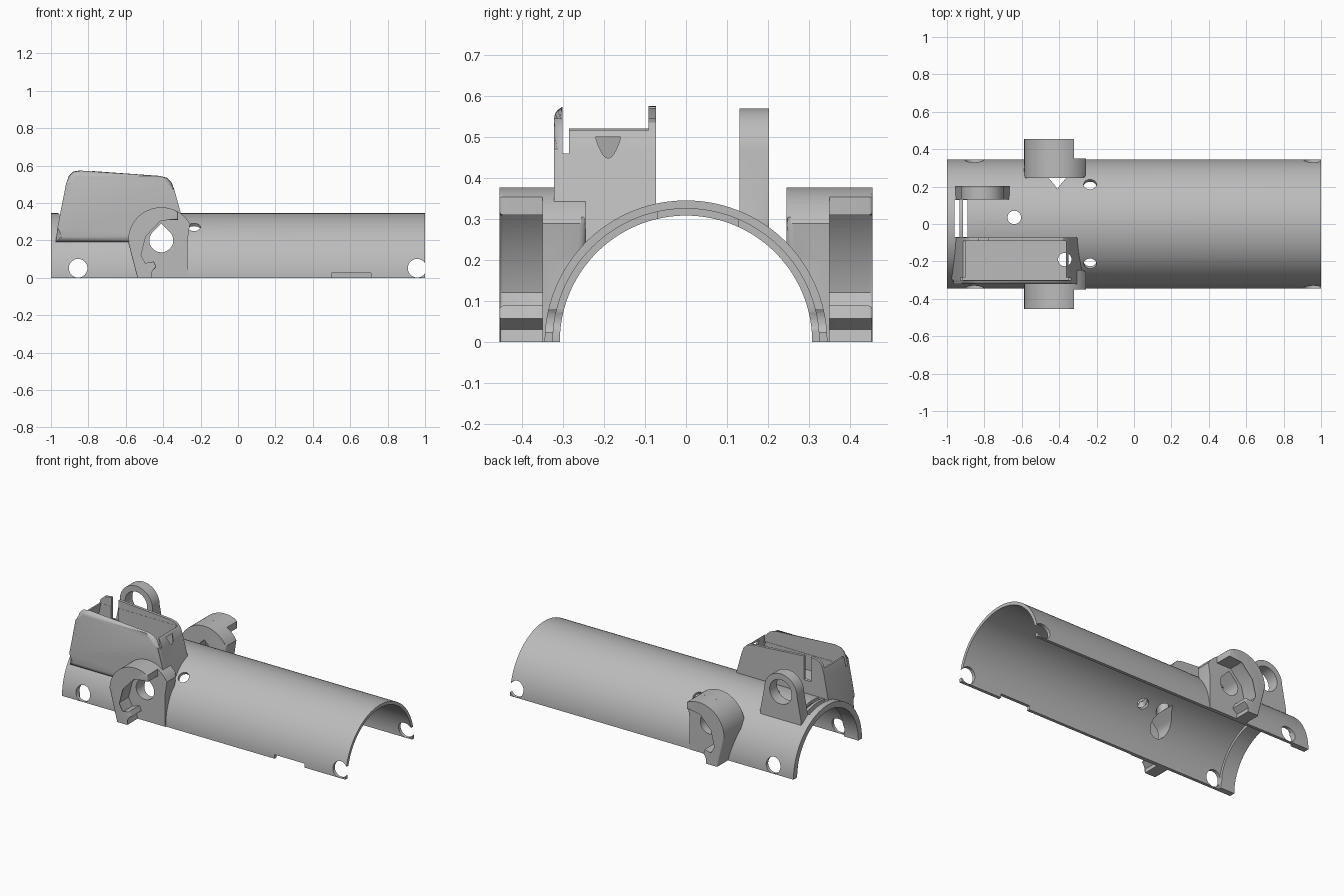
import bpy, bmesh, math
from mathutils import Matrix

if "Cube" in bpy.data.objects:
    bpy.data.objects.remove(bpy.data.objects["Cube"])

grey = bpy.data.materials.new("plain_grey")
grey.use_nodes = True
COLOR = (0.5, 0.5, 0.5, 1)
grey.diffuse_color = COLOR
grey.node_tree.nodes["Principled BSDF"].inputs["Base Color"].default_value = COLOR

PLACE = {"X": lambda a, b, t: (t, a, b),
         "Y": lambda a, b, t: (a, t, b),
         "Z": lambda a, b, t: (a, b, t)}


def arc(cx, cy, r, start=0, end=360, n=32):
    """Points on an arc; a full circle leaves out the repeated end point."""
    steps = n if end - start == 360 else n + 1
    angles = [math.radians(start + (end - start) * i / n) for i in range(steps)]
    return [(cx + r * math.cos(a), cy + r * math.sin(a)) for a in angles]


def prism(name, pts, axis, t0, t1, bevel=0, caps=()):
    """Extrude a profile along an axis and round the rims of the chosen caps."""
    bm = bmesh.new()
    rings = [[bm.verts.new(PLACE[axis](a, b, t)) for a, b in pts] for t in (t0, t1)]
    ends = [bm.faces.new(ring) for ring in rings]
    for i in range(len(pts)):
        j = (i + 1) % len(pts)
        bm.faces.new((rings[0][i], rings[0][j], rings[1][j], rings[1][i]))
    if bevel:
        rim = [e for c in caps for e in ends[c].edges]
        bmesh.ops.bevel(bm, geom=rim, offset=bevel, segments=4, profile=0.5,
                        affect='EDGES', clamp_overlap=True)
    bmesh.ops.recalc_face_normals(bm, faces=bm.faces)
    mesh = bpy.data.meshes.new(name)
    bm.to_mesh(mesh)
    bm.free()
    mesh.materials.append(grey)
    obj = bpy.data.objects.new(name, mesh)
    bpy.context.collection.objects.link(obj)
    return obj


def box(name, x, y, z):
    corners = [(x[0], y[0]), (x[1], y[0]), (x[1], y[1]), (x[0], y[1])]
    return prism(name, corners, "Z", *z)


def combine(target, other, operation):
    mod = target.modifiers.new("join", 'BOOLEAN')
    mod.operation, mod.solver, mod.object = operation, 'EXACT', other
    bpy.context.view_layer.objects.active = target
    bpy.ops.object.modifier_apply(modifier=mod.name)
    bpy.data.objects.remove(other)


# Half tube, solid at first
body = prism("half_tube_cover", arc(0, 0, 0.345, 0, 180, 72) + [(-0.345, -0.05), (0.345, -0.05)],
             "X", -1, 1)

# Tapered open housing on the front side
housing_side = [(-0.975, 0.19), (-0.965, 0.27), (-0.92, 0.5), (-0.905, 0.545), (-0.88, 0.568),
                (-0.84, 0.575), (-0.42, 0.545), (-0.38, 0.535), (-0.355, 0.51), (-0.34, 0.47),
                (-0.285, 0.27), (-0.27, 0.19)]
combine(body, prism("housing", housing_side, "Y", -0.322, -0.073, 0.03, (0,)), 'UNION')

# Ring lug on the back side
ring_side = ([(-0.96, 0.2), (-0.955, 0.3)] + arc(-0.81, 0.455, 0.115, 0, 180, 24)[::-1]
             + [(-0.665, 0.3), (-0.66, 0.2)])
combine(body, prism("ring_lug", ring_side, "Y", 0.13, 0.203, 0.018, (0, 1)), 'UNION')

# Side bosses with hooked rims
boss_side = ([(-0.53, -0.03), (-0.587, 0.19)] + arc(-0.41, 0.2, 0.177, 30, 180, 24)[::-1]
             + [(-0.27, 0.2), (-0.268, -0.03)])
hook_side = ([(-0.53, -0.03), (-0.587, 0.19)] + arc(-0.41, 0.2, 0.177, 60, 180, 20)[::-1]
             + [(-0.321, 0.31), (-0.42, 0.31), (-0.5, 0.225), (-0.527, 0.12), (-0.5, 0.07),
                (-0.45, 0.088), (-0.437, 0.057), (-0.47, 0.03), (-0.455, -0.03)])
for s in (-1, 1):
    combine(body, prism("boss", boss_side, "Y", s * 0.245, s * 0.35, 0.02, (0,)), 'UNION')
    combine(body, prism("hook", hook_side, "Y", s * 0.335, s * 0.455, 0.008, (1,)), 'UNION')

# Hollow of the tube, narrower at the collar end
combine(body, prism("bore", arc(0, 0, 0.325, n=144), "X", -0.9, 1.1), 'DIFFERENCE')
combine(body, prism("collar_bore", arc(0, 0, 0.308, n=144), "X", -1.1, -0.85), 'DIFFERENCE')

# Housing pocket, lowered end walls, slits and inner wall slot
pocket = [(-0.935, 0.36), (-0.33, 0.36), (-0.365, 0.53), (-0.37, 0.7), (-0.89, 0.7), (-0.9, 0.53)]
combine(body, prism("pocket", pocket, "Y", -0.3, -0.092), 'DIFFERENCE')
for name, x, y, z in (
        ("end_lowering", (-1.1, -0.2), (-0.301, -0.091), (0.52, 0.7)),
        ("end_slit", (-1.1, -0.2), (-0.302, -0.285), (0.46, 0.71)),
        ("wall_slot", (-0.83, -0.78), (-0.13, -0.05), (0.42, 0.7)),
        ("collar_slot", (-0.96, -0.932), (-0.07, 0.127), (0.2, 0.45)),
        ("collar_slot", (-0.915, -0.89), (-0.07, 0.127), (0.2, 0.45)),
        ("rim_notch", (0.5, 0.71), (-0.5, -0.2), (-0.1, 0.025)),
        ("base_trim", (-1.2, 1.2), (-0.6, 0.6), (-0.3, 0))):
    combine(body, box(name, x, y, z), 'DIFFERENCE')

# Cross holes: rim holes, ring eye and teardrop pivots
for x in (-0.855, 0.958):
    combine(body, prism("rim_hole", arc(x, 0.051, 0.05), "Y", -0.6, 0.6), 'DIFFERENCE')
combine(body, prism("ring_eye", arc(-0.81, 0.455, 0.078), "Y", 0.1, 0.3), 'DIFFERENCE')
teardrop = arc(-0.41, 0.2, 0.064, 135, 405, 28) + [(-0.41, 0.29)]
combine(body, prism("pivot_hole", teardrop, "Y", -0.6, 0.6), 'DIFFERENCE')

# Vertical and radial holes through the roof
combine(body, prism("roof_hole", arc(-0.64, 0.035, 0.036), "Z", 0.2, 0.5), 'DIFFERENCE')
combine(body, prism("floor_hole", arc(-0.37, -0.19, 0.036), "Z", 0.1, 0.5), 'DIFFERENCE')
for s in (-1, 1):
    hole = prism("radial_hole", arc(-0.235, 0, 0.034), "Z", 0.2, 0.5)
    hole.data.transform(Matrix.Rotation(math.radians(38 * s), 4, 'X'))
    combine(body, hole, 'DIFFERENCE')

bpy.ops.object.select_all(action='DESELECT')
body.select_set(True)
bpy.context.view_layer.objects.active = body
bpy.ops.object.shade_smooth_by_angle(angle=math.radians(30))
